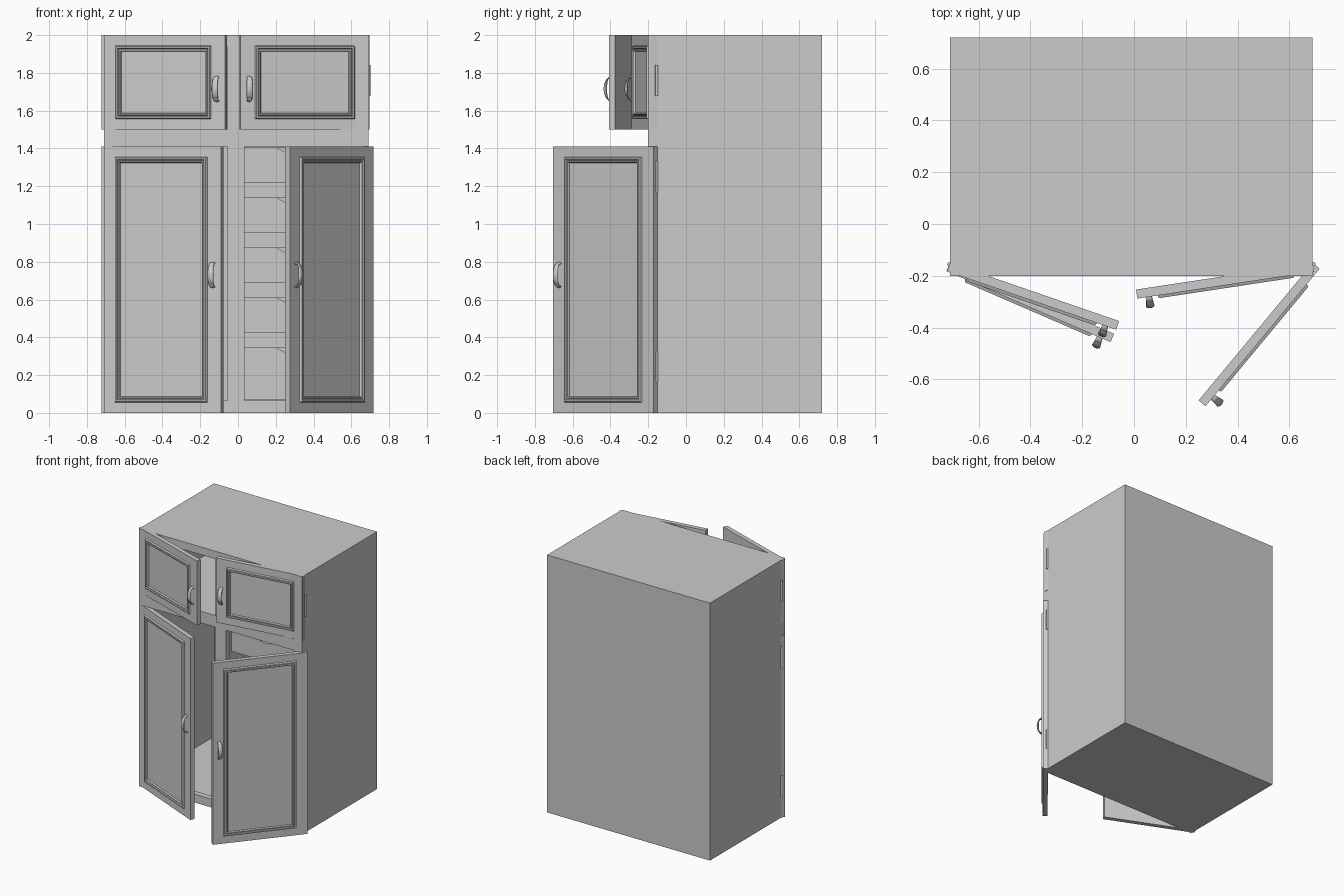
import bpy, bmesh, math
from mathutils import Matrix, Vector

if "Cube" in bpy.data.objects:
    bpy.data.objects.remove(bpy.data.objects["Cube"])

X0, X1, YF, YB = -0.71, 0.69, -0.155, 0.72
XM = (X0 + X1) / 2


def add(name, bm, mat=None):
    bmesh.ops.recalc_face_normals(bm, faces=bm.faces)
    me = bpy.data.meshes.new(name)
    bm.to_mesh(me)
    bm.free()
    ob = bpy.data.objects.new(name, me)
    bpy.context.collection.objects.link(ob)
    if mat:
        me.transform(mat)
        if mat.determinant() < 0:
            me.flip_normals()
    return ob


def box(name, x0, x1, y0, y1, z0, z1):
    bm = bmesh.new()
    bmesh.ops.create_cube(bm, size=1)
    for v in bm.verts:
        v.co = ((x0 + x1) / 2 + v.co.x * (x1 - x0), (y0 + y1) / 2 + v.co.y * (y1 - y0),
                (z0 + z1) / 2 + v.co.z * (z1 - z0))
    return add(name, bm)


def smooth(ob):
    for p in ob.data.polygons:
        p.use_smooth = len(p.vertices) == 4


# Carcass panels
T = 0.02
box("left_side", X0, X0 + T, YF, YB, 0, 2)
box("right_side", X1 - T, X1, YF, YB, 0, 2)
box("back_panel", X0 + T, X1 - T, YB - T, YB, 0, 2)
box("bottom_panel", X0 + T, X1 - T, YF, YB - T, 0, 0.05)
box("middle_panel", X0 + T, X1 - T, YF, YB - T, 1.46, 1.5)
box("top_panel", X0 + T, X1 - T, YF, YB - T, 1.98, 2)
box("lower_divider", XM - 0.012, XM + 0.012, YF, YB - T, 0.05, 1.46)

# Face frame
for name, z0, z1 in (("bottom_rail", 0, 0.065), ("middle_rail", 1.41, 1.5), ("top_rail", 1.94, 2)):
    box(name, X0, X1, -0.2, YF, z0, z1)
for level, z0, z1 in (("lower", 0.065, 1.41), ("upper", 1.5, 1.94)):
    box(level + "_left_stile", X0, X0 + 0.07, -0.2, YF, z0, z1)
    box(level + "_right_stile", X1 - 0.07, X1, -0.2, YF, z0, z1)
    box(level + "_centre_stile", XM - 0.045, XM + 0.045, -0.195, YF, z0, z1)


# Inner drawers with a scooped front
def drawer(i, z0, z1, x0=0.035, x1=0.615, y0=-0.13, y1=0.6):
    c, n = (x0 + x1) / 2, 12
    outline = [(x0, z0), (x1, z0), (x1, z1)]
    for k in range(n + 1):
        t = k / n
        outline.append((c + 0.12 - 0.24 * t, z1 - 0.045 * math.sin(math.pi * t)))
    outline.append((x0, z1))
    bm = bmesh.new()
    f = bm.faces.new([bm.verts.new((x, y0, z)) for x, z in outline])
    ext = bmesh.ops.extrude_face_region(bm, geom=[f])
    bmesh.ops.translate(bm, vec=(0, T, 0),
                        verts=[g for g in ext["geom"] if isinstance(g, bmesh.types.BMVert)])
    add(f"drawer_front_{i}", bm)
    box(f"drawer_base_{i}", x0, x1, y0 + T, y1, z0, z0 + 0.015)
    box(f"drawer_left_{i}", x0, x0 + 0.015, y0 + T, y1, z0 + 0.015, z1)
    box(f"drawer_right_{i}", x1 - 0.015, x1, y0 + T, y1, z0 + 0.015, z1)
    box(f"drawer_back_{i}", x0 + 0.015, x1 - 0.015, y1 - 0.015, y1, z0 + 0.015, z1)


for i in range(5):
    top = 1.405 - 0.265 * i
    drawer(i + 1, top - 0.185 if i < 4 else 0.07, top)


# Door leaf: nested rectangles give the raised moulding and recessed panel
L, D = 0.69, 0.035


def door_leaf(name, z0, z1, mat):
    rings = [(0, 0, 0), (0, 0, -D), (0.078, 0.055, -D), (0.083, 0.06, -D - 0.011),
             (0.092, 0.069, -D - 0.011), (0.096, 0.073, -D - 0.004), (0.1, 0.077, -D - 0.008),
             (0.106, 0.083, -D - 0.008), (0.11, 0.087, -D + 0.004)]
    bm = bmesh.new()
    loops = [[bm.verts.new(p) for p in ((a, y, z0 + b), (L - a, y, z0 + b),
                                        (L - a, y, z1 - b), (a, y, z1 - b))] for a, b, y in rings]
    for lo, hi in zip(loops, loops[1:]):
        for k in range(4):
            bm.faces.new((lo[k], lo[(k + 1) % 4], hi[(k + 1) % 4], hi[k]))
    bm.faces.new(loops[0])
    bm.faces.new(loops[-1])
    add(name, bm, mat)


# Bow handle swept along an arc, thicker in the middle
def handle(name, zc, mat):
    bm, n, m, prev = bmesh.new(), 14, 10, None
    for k in range(n + 1):
        t = k / n
        a = math.pi * t
        centre = Vector((0.645, -D - 0.036 * math.sin(a) ** 0.7, zc - 0.062 * math.cos(a)))
        tilt = -math.cos(a) * math.pi / 2 * 0.7
        up = Vector((0, math.cos(tilt), math.sin(tilt)))
        w = 0.012 + 0.005 * math.sin(a)
        ring = [bm.verts.new(centre + Vector((w * math.cos(q), 0, 0)) + up * (0.008 * math.sin(q)))
                for q in (2 * math.pi * j / m for j in range(m))]
        if prev:
            for j in range(m):
                bm.faces.new((prev[j], prev[(j + 1) % m], ring[(j + 1) % m], ring[j]))
        else:
            bm.faces.new(ring)
        prev = ring
    bm.faces.new(prev)
    smooth(add(name, bm, mat))


# Hinge barrel
def hinge(name, x, zc):
    bm = bmesh.new()
    bmesh.ops.create_cone(bm, cap_ends=True, segments=12, radius1=0.008, radius2=0.008, depth=0.165)
    smooth(add(name, bm, Matrix.Translation((x, -0.155, zc))))


# Four open doors: side, level, opening angle, heights, handle height, hinge heights
for side, level, angle, z0, z1, hz, hinges in (
        ("left", "lower", 23.4, 0, 1.41, 0.73, (0.245, 1.25)),
        ("right", "lower", 50.3, 0, 1.41, 0.73, (0.245, 1.25)),
        ("left", "upper", 19, 1.5, 2, 1.715, (1.76,)),
        ("right", "upper", 8.6, 1.5, 2, 1.715, (1.76,))):
    s = 1 if side == "left" else -1
    px = X0 if s > 0 else X1
    mat = (Matrix.Translation((px, -0.15, 0)) @ Matrix.Diagonal((s, 1, 1, 1))
           @ Matrix.Rotation(-math.radians(angle), 4, "Z"))
    door_leaf(f"{side}_{level}_door", z0, z1, mat)
    handle(f"{side}_{level}_handle", hz, mat)
    for k, z in enumerate(hinges):
        hinge(f"{side}_{level}_hinge_{k + 1}", px - s * 0.003, z)

# Centre the whole model in depth
for ob in bpy.context.collection.objects:
    ob.data.update()
